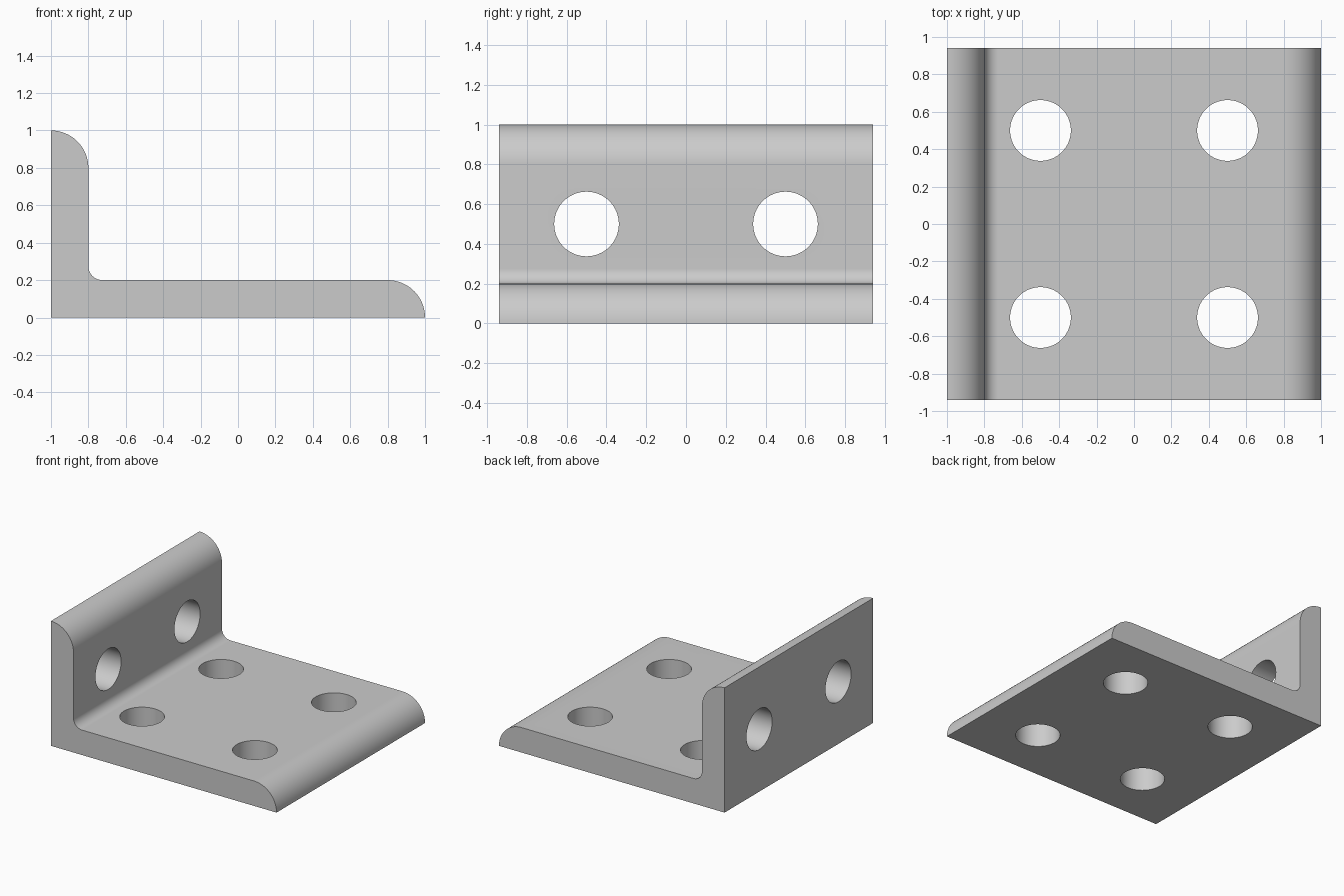
import bpy
import bmesh
from math import cos, sin, pi, radians

if "Cube" in bpy.data.objects:
    bpy.data.objects.remove(bpy.data.objects["Cube"], do_unlink=True)

HALF_DEPTH = 0.94
THICK = 0.2
FILLET = 0.075
HOLE_RADIUS = 0.1625

# Plain grey metal
metal = bpy.data.materials.new("grey metal")
metal.use_nodes = True
grey = (0.6, 0.6, 0.6, 1)
metal.diffuse_color = grey
metal.node_tree.nodes["Principled BSDF"].inputs["Base Color"].default_value = grey


def arc(cx, cz, radius, start, end, steps=24):
    angles = [radians(start + (end - start) * i / steps) for i in range(steps + 1)]
    return [(cx + radius * cos(a), cz + radius * sin(a)) for a in angles]


# L-shaped profile with rounded tips and a filleted inner corner
inner = THICK + FILLET
profile = [(-1, 0)]
profile += arc(1 - THICK, 0, THICK, 0, 90)
profile += arc(-1 + inner, inner, FILLET, 270, 180)
profile += arc(-1, 1 - THICK, THICK, 0, 90)

# Extrude the profile along the depth
bm = bmesh.new()
face = bm.faces.new([bm.verts.new((x, -HALF_DEPTH, z)) for x, z in profile])
side = bmesh.ops.extrude_face_region(bm, geom=[face])["geom"]
bmesh.ops.translate(bm, vec=(0, 2 * HALF_DEPTH, 0),
                    verts=[v for v in side if isinstance(v, bmesh.types.BMVert)])
bmesh.ops.recalc_face_normals(bm, faces=bm.faces)
mesh = bpy.data.meshes.new("angle_bracket")
bm.to_mesh(mesh)
bm.free()
bracket = bpy.data.objects.new("angle_bracket", mesh)
bpy.context.collection.objects.link(bracket)
mesh.materials.append(metal)


def drill(location, rotation=(0, 0, 0)):
    bpy.ops.mesh.primitive_cylinder_add(vertices=64, radius=HOLE_RADIUS, depth=0.6,
                                        location=location, rotation=rotation)
    cutter = bpy.context.object
    cutter.name = "hole_cutter"
    cutter.hide_render = True
    cutter.data.materials.append(metal)
    cut = bracket.modifiers.new("hole", "BOOLEAN")
    cut.operation = "DIFFERENCE"
    cut.solver = "EXACT"
    cut.object = cutter
    bpy.context.view_layer.objects.active = bracket
    bpy.ops.object.modifier_apply(modifier=cut.name)
    bpy.data.objects.remove(cutter, do_unlink=True)


# Four holes through the base plate, two through the upright plate
for y in (-0.5, 0.5):
    for x in (-0.5, 0.5):
        drill((x, y, 0.1))
    drill((-0.9, y, 0.5), (0, pi / 2, 0))

# Smooth curves, crisp corners
bpy.ops.object.select_all(action="DESELECT")
bracket.select_set(True)
bpy.context.view_layer.objects.active = bracket
bpy.ops.object.shade_smooth_by_angle(angle=radians(30))
